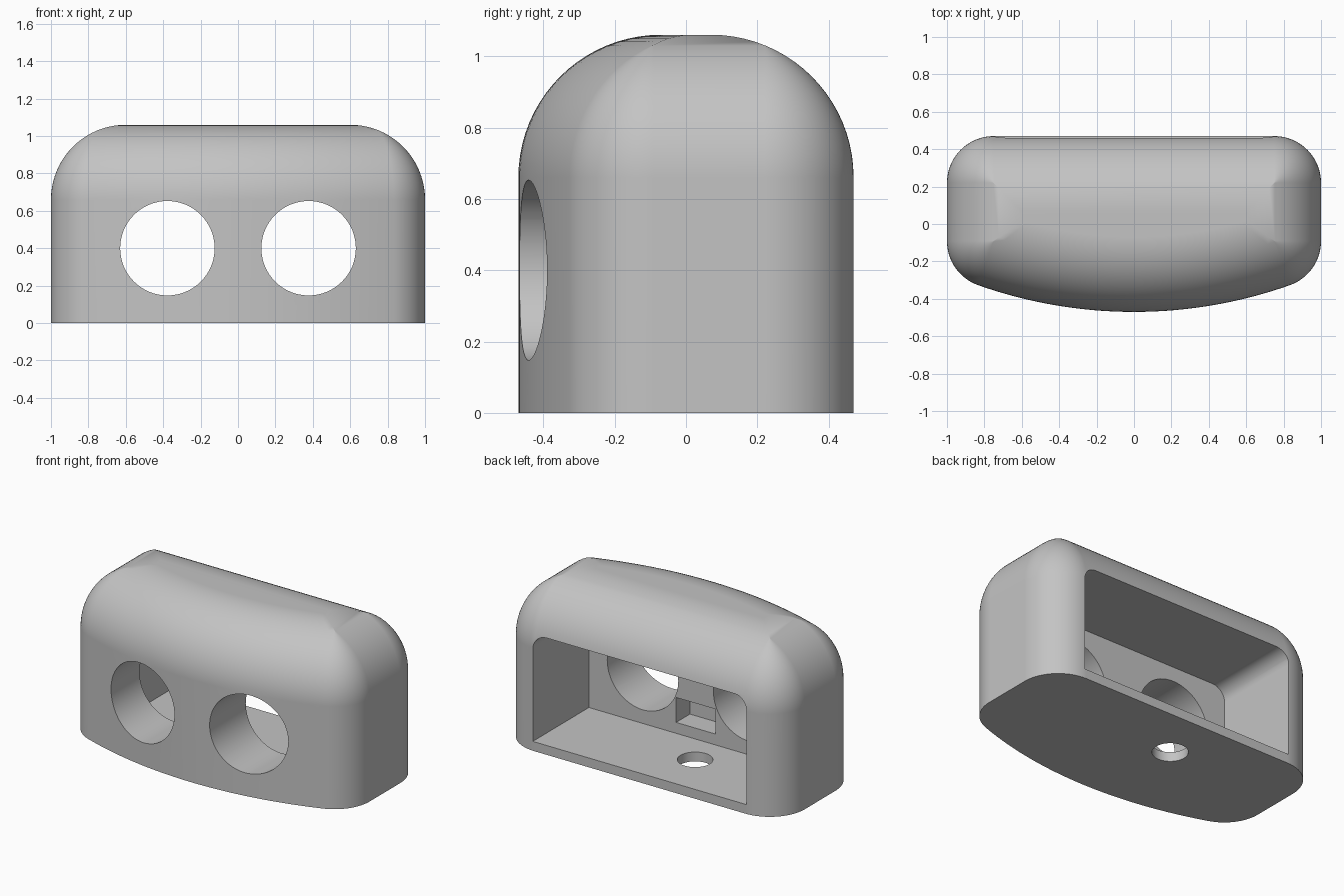
import bpy, bmesh
from math import sin, cos, pi, sqrt, atan2

if "Cube" in bpy.data.objects:
    bpy.data.objects.remove(bpy.data.objects["Cube"])

BACK, FRONT_R, CORNER, FILLET, SHOULDER = 0.47, 2.5, 0.25, 0.4, 0.66
ARC_Y = FRONT_R - BACK          # centre of the bowed front
HOLE_X, HOLE_Z, HOLE_R = 0.3775, 0.40, 0.2525

grey = bpy.data.materials.new("housing grey")
grey.use_nodes = True
grey.diffuse_color = (0.55, 0.55, 0.55, 1)
grey.node_tree.nodes["Principled BSDF"].inputs["Base Color"].default_value = grey.diffuse_color


def outline(inset):
    """Plan outline shrunk by inset: bowed front, straight sides and back."""
    r = max(CORNER - inset, 0)
    big = FRONT_R - inset
    cx = 1 - inset - r
    cy = ARC_Y - sqrt((big - r) ** 2 - cx ** 2)
    start = atan2(cy - ARC_Y, cx)
    half = []
    for i in range(20):
        a = -pi / 2 + (start + pi / 2) * i / 20
        half.append((big * cos(a), ARC_Y + big * sin(a)))
    for i in range(17):
        a = start * (1 - i / 16)
        half.append((cx + r * cos(a), cy + r * sin(a)))
    for i in range(17):
        a = pi / 2 * i / 16
        half.append((cx + r * cos(a), BACK - inset - r + r * sin(a)))
    return half + [(-x, y) for x, y in reversed(half[1:])]


def make_object(name, bm):
    bmesh.ops.remove_doubles(bm, verts=bm.verts, dist=1e-5)
    bmesh.ops.recalc_face_normals(bm, faces=bm.faces)
    mesh = bpy.data.meshes.new(name)
    bm.to_mesh(mesh)
    bm.free()
    mesh.materials.append(grey)
    obj = bpy.data.objects.new(name, mesh)
    bpy.context.collection.objects.link(obj)
    return obj


def loft(name, rings):
    """Skin matching rings and cap both ends."""
    bm = bmesh.new()
    loops = [[bm.verts.new(p) for p in ring] for ring in rings]
    n = len(loops[0])
    for low, high in zip(loops, loops[1:]):
        for i in range(n):
            j = (i + 1) % n
            bm.faces.new((low[i], low[j], high[j], high[i]))
    bm.faces.new(loops[0])
    bm.faces.new(loops[-1])
    return make_object(name, bm)


def prism_y(name, points, y0, y1):
    return loft(name, [[(x, y, z) for x, z in points] for y in (y0, y1)])


def circle(cx, cy, r, n=64):
    return [(cx + r * cos(2 * pi * i / n), cy + r * sin(2 * pi * i / n)) for i in range(n)]


# Housing shell with a rounded top
levels = [(0, 0)]
for k in range(21):
    t = pi / 2 * k / 20
    levels.append((FILLET * (1 - cos(t)), SHOULDER + FILLET * sin(t)))
housing = loft("housing", [[(x, y, z) for x, y in outline(d)] for d, z in levels])

# Rear cavity with rounded upper corners
w, floor, roof, r = 0.76, 0.06, 0.745, 0.09
arch = [(w - r + r * cos(pi / 2 * i / 8), roof - r + r * sin(pi / 2 * i / 8)) for i in range(9)]
arch = [(w, floor)] + arch
arch += [(-x, z) for x, z in reversed(arch)]
cutters = [prism_y("cavity_cutter", arch, -0.10, 0.8)]

# Two round front openings
for side, name in ((1, "left"), (-1, "right")):
    cutters.append(prism_y(name + "_opening_cutter", circle(side * HOLE_X, HOLE_Z, HOLE_R), -0.8, 0.1))

# Small pocket between the openings
cutters.append(prism_y("pocket_cutter", [(-0.14, 0.13), (0.14, 0.13), (0.14, 0.29), (-0.14, 0.29)], -0.24, 0.1))

# Cable hole through the floor
cutters.append(loft("cable_hole_cutter", [[(x, y, z) for x, y in circle(-0.158, 0.133, 0.104, 48)]
                                          for z in (-0.1, 0.1)]))

bpy.ops.object.select_all(action="DESELECT")
housing.select_set(True)
bpy.context.view_layer.objects.active = housing
for cutter in cutters:
    cutter.hide_render = True
    cut = housing.modifiers.new(cutter.name, "BOOLEAN")
    cut.operation, cut.solver, cut.object = "DIFFERENCE", "EXACT", cutter
    bpy.ops.object.modifier_apply(modifier=cut.name)
    bpy.data.objects.remove(cutter)

# Smooth curved walls, crisp edges
bpy.ops.object.shade_smooth_by_angle(angle=pi / 6)
weighted = housing.modifiers.new("weighted normals", "WEIGHTED_NORMAL")
weighted.keep_sharp = True
